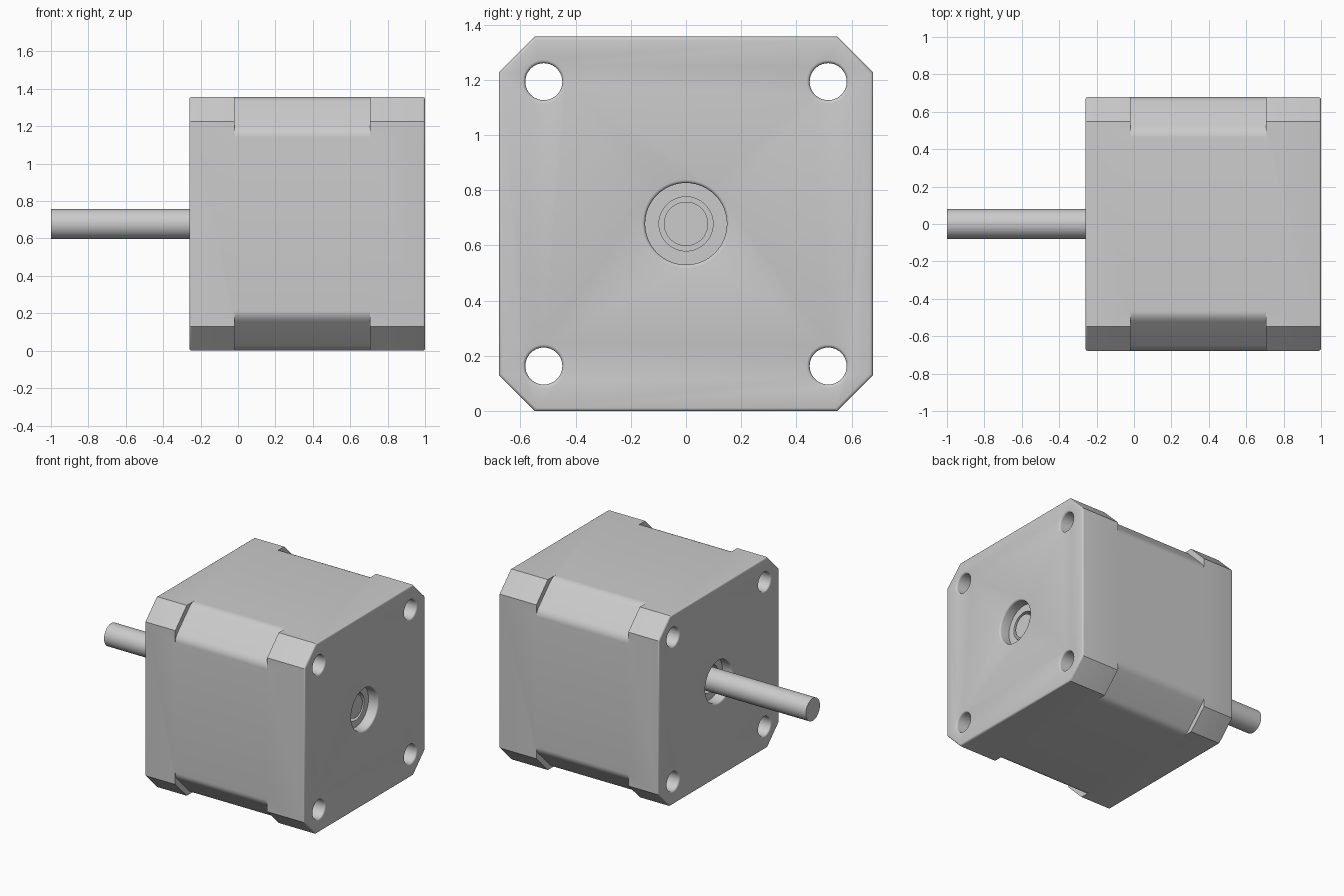
import bpy, bmesh, math

cube = bpy.data.objects.get("Cube")
if cube:
    bpy.data.objects.remove(cube, do_unlink=True)

HALF = 0.678            # half width of the square housing, also the shaft height
X0, X1 = -0.26, 1.0     # ends of the housing
CHAMFER = 0.13
ROUND = 0.012           # small edge rounding
SHAFT_R = 0.08
DEPTH = 0.075           # depth of the central recesses

grey = bpy.data.materials.new("light grey metal")
grey.use_nodes = True
colour = (0.6, 0.6, 0.6, 1)
grey.diffuse_color = colour
grey.node_tree.nodes["Principled BSDF"].inputs["Base Color"].default_value = colour


def loft(name, sections):
    """Skin a closed solid through (x, [(y, z), ...]) sections, z measured from the shaft axis."""
    bm = bmesh.new()
    rings = [[bm.verts.new((x, y, z + HALF)) for y, z in pts] for x, pts in sections]
    for a, b in zip(rings, rings[1:]):
        n = len(a)
        for i in range(n):
            bm.faces.new((a[i], a[(i + 1) % n], b[(i + 1) % n], b[i]))
    bm.faces.new(rings[0])
    bm.faces.new(rings[-1])
    bmesh.ops.recalc_face_normals(bm, faces=bm.faces)
    mesh = bpy.data.meshes.new(name)
    bm.to_mesh(mesh)
    bm.free()
    mesh.materials.append(grey)
    obj = bpy.data.objects.new(name, mesh)
    bpy.context.collection.objects.link(obj)
    return obj


def circle(r, cy=0, cz=0, n=64):
    return [(cy + r * math.cos(2 * math.pi * i / n), cz + r * math.sin(2 * math.pi * i / n))
            for i in range(n)]


def octagon(inset):
    a = HALF - inset
    b = HALF - CHAMFER - inset * math.tan(math.pi / 8)
    return [(a, -b), (a, b), (b, a), (-b, a), (-a, b), (-a, -b), (-b, -a), (b, -a)]


def quarter(steps=4):
    """Rounding profile as (distance from the end, inset) pairs."""
    for i in range(steps + 1):
        t = math.pi / 2 * i / steps
        yield ROUND * (1 - math.cos(t)), ROUND * (1 - math.sin(t))


def cut(target, cutter):
    mod = target.modifiers.new("cut", 'BOOLEAN')
    mod.operation = 'DIFFERENCE'
    mod.solver = 'EXACT'
    mod.object = cutter
    bpy.context.view_layer.objects.active = target
    bpy.ops.object.modifier_apply(modifier=mod.name)
    bpy.data.objects.remove(cutter, do_unlink=True)


def smooth(obj):
    bpy.ops.object.select_all(action='DESELECT')
    obj.select_set(True)
    bpy.context.view_layer.objects.active = obj
    bpy.ops.object.shade_smooth_by_angle(angle=math.radians(30))


# Housing with rounded rims at both ends
rim = list(quarter())
housing = loft("motor_housing",
               [(X0 + d, octagon(i)) for d, i in rim] +
               [(X1 - d, octagon(i)) for d, i in reversed(rim)])

# Deeper corner flats along the middle, blended into the sides
corner, blend = 0.182, 0.027
p0 = (HALF, HALF - corner - blend * 1.2)
p1 = (HALF, HALF - corner)
p2 = (HALF - blend, HALF - corner + blend)
curve = [(HALF + 0.05, p0[1])]
for i in range(7):
    t = i / 6
    curve.append(tuple((1 - t) ** 2 * a + 2 * t * (1 - t) * b + t * t * c
                       for a, b, c in zip(p0, p1, p2)))
curve += [(z, y) for y, z in reversed(curve)] + [(HALF + 0.05, HALF + 0.05)]
for sy in (-1, 1):
    for sz in (-1, 1):
        pts = [(sy * y, sz * z) for y, z in curve]
        cut(housing, loft("corner_cutter", [(-0.02, pts), (0.705, pts)]))

# Mounting holes with rounded mouths, right through the housing
for cy in (-0.515, 0.515):
    for cz in (-0.515, 0.515):
        r = 0.067
        mouth = [(-0.02, ROUND)] + rim
        cut(housing, loft("hole_cutter",
                          [(X0 + d, circle(r + i, cy, cz, 40)) for d, i in mouth] +
                          [(X1 - d, circle(r + i, cy, cz, 40)) for d, i in reversed(mouth)]))

# Stepped shaft recess at each end
for end, way in ((X0, 1), (X1, -1)):
    steps = [(-0.02, 0.148 + ROUND)] + [(d, 0.148 + i) for d, i in rim]
    steps += [(DEPTH, 0.148), (DEPTH, 0.098), (DEPTH + 0.06, 0.098)]
    cut(housing, loft("recess_cutter", [(end + way * d, circle(r)) for d, r in steps]))
smooth(housing)

# Drive shaft
shaft = loft("drive_shaft", [(-1.0, circle(SHAFT_R)), (X1 - DEPTH, circle(SHAFT_R))])
smooth(shaft)
